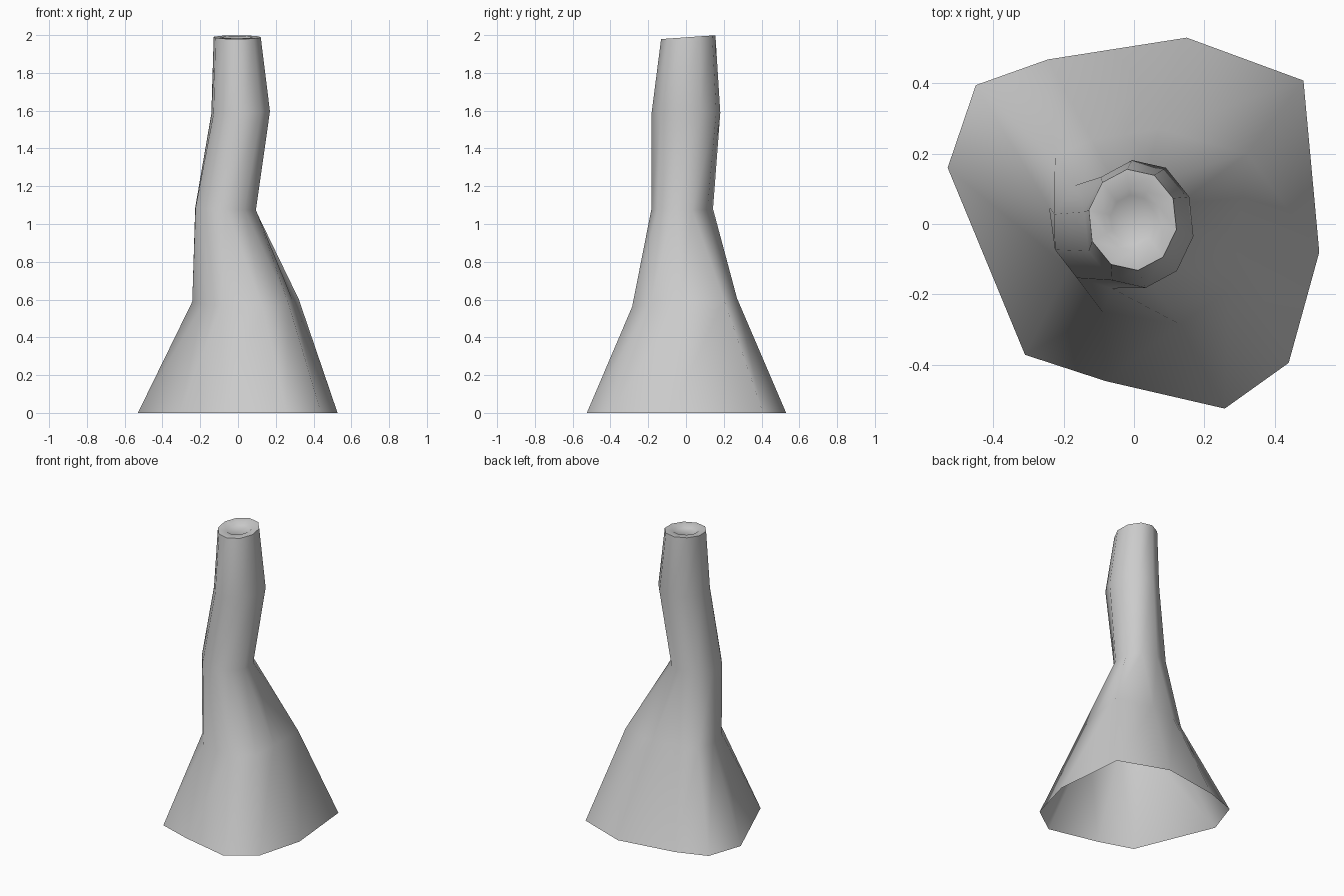
import bpy, bmesh
from math import cos, sin, radians

if "Cube" in bpy.data.objects:
    bpy.data.objects.remove(bpy.data.objects["Cube"])

N = 10

# Irregular flared foot and the shoulder above it, clockwise from the left
foot = [(-.53, .16), (-.45, .395), (-.245, .468), (.15, .53), (.482, .408),
        (.527, -.08), (.44, -.395), (.258, -.525), (-.08, -.447), (-.31, -.372)]
shoulder = [(-.242, .05), (-.225, .19), (-.12, .24), (.07, .27), (.322, .2),
            (.295, -.03), (.27, -.19), (.13, -.285), (-.09, -.25), (-.185, -.125)]


def ring(cx, cy, z, rx, ry, start, slope_x=0, slope_y=0):
    """Tilted ten-sided ring, clockwise from the left."""
    pts = []
    for i in range(N):
        a = radians(start - 36 * i)
        x, y = cx + rx * cos(a), cy + ry * sin(a)
        pts.append((x, y, z + slope_x * (x - cx) + slope_y * (y - cy)))
    return pts


# Trunk rings from the ground up, then the shallow dish in the cut top
rings = [[(x, y, 0) for x, y in foot],
         [(x, y, .585 + .08 * y) for x, y in shoulder],
         ring(-.066, -.02, 1.08, .168, .163, 163, -.04),
         ring(.014, 0, 1.59, .158, .183, 169, .04),
         ring(-.004, .012, 1.989, .127, .145, 169, 0, .07),
         ring(-.004, .012, 1.989, .083, .09, 169, 0, .07),
         ring(-.004, .012, 1.974, .064, .07, 169, 0, .07)]

bm = bmesh.new()
loops = [[bm.verts.new(p) for p in r] for r in rings]
for low, high in zip(loops, loops[1:]):
    for i in range(N):
        j = (i + 1) % N
        bm.faces.new((low[j], low[i], high[i], high[j]))
bm.faces.new(loops[-1][::-1])

# Smooth shading with a sharp edge around the cut top
for f in bm.faces:
    f.smooth = True
for i in range(N):
    bm.edges.get((loops[4][i], loops[4][(i + 1) % N])).smooth = False

mesh = bpy.data.meshes.new("tree_trunk")
bm.to_mesh(mesh)
bm.free()
trunk = bpy.data.objects.new("tree_trunk", mesh)
bpy.context.collection.objects.link(trunk)
